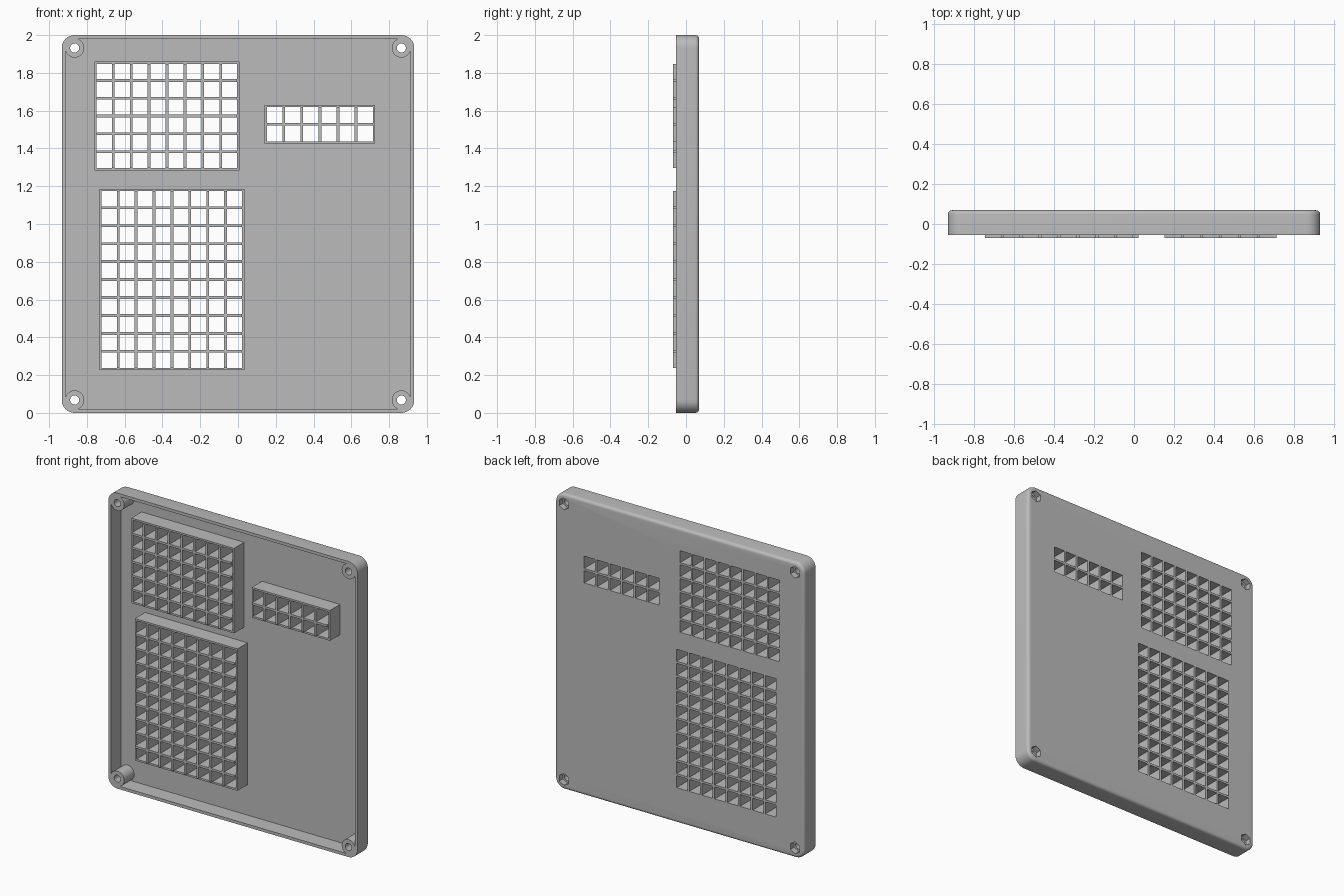
import bpy, bmesh, math

cube = bpy.data.objects.get("Cube")
if cube:
    bpy.data.objects.remove(cube, do_unlink=True)

grey = bpy.data.materials.new("plain grey")
grey.use_nodes = True
grey.diffuse_color = (0.5, 0.5, 0.5, 1)
grey.node_tree.nodes["Principled BSDF"].inputs["Base Color"].default_value = (0.5, 0.5, 0.5, 1)

FRONT, RIM, FLOOR, BACK = -0.069, -0.054, 0.054, 0.069
HALF_W, HEIGHT, CORNER, WALL = 0.933, 2.0, 0.068, 0.02
BAR, FRAME = 0.0145, 0.012


def arc(cx, cz, r, start, sweep, n):
    return [(cx + r * math.cos(start + sweep * i / n),
             cz + r * math.sin(start + sweep * i / n)) for i in range(n + 1)]


def circle(cx, cz, r, n, start=0.0):
    return arc(cx, cz, r, start, math.tau, n)[:-1]


def rect(x0, x1, z0, z1):
    return [(x0, z0), (x1, z0), (x1, z1), (x0, z1)]


def rounded_outline(inset):
    # Corner arcs share their centres with the screw posts
    pts = []
    for i, (sx, sz) in enumerate([(1, 1), (-1, 1), (-1, -1), (1, -1)]):
        cx = sx * (HALF_W - CORNER)
        cz = HEIGHT / 2 + sz * (HEIGHT / 2 - CORNER)
        pts += arc(cx, cz, CORNER - inset, i * math.pi / 2, math.pi / 2, 8)
    return pts


def finish(name, bm):
    bmesh.ops.recalc_face_normals(bm, faces=bm.faces)
    mesh = bpy.data.meshes.new(name)
    bm.to_mesh(mesh)
    bm.free()
    mesh.materials.append(grey)
    obj = bpy.data.objects.new(name, mesh)
    bpy.context.collection.objects.link(obj)
    return obj


def prism(name, pts, y0, y1, back_round=0.0):
    bm = bmesh.new()
    face = bm.faces.new([bm.verts.new((x, y0, z)) for x, z in pts])
    out = bmesh.ops.extrude_face_region(bm, geom=[face], use_keep_orig=True)["geom"]
    verts = [g for g in out if isinstance(g, bmesh.types.BMVert)]
    bmesh.ops.translate(bm, verts=verts, vec=(0, y1 - y0, 0))
    if back_round:
        edges = [e for e in bm.edges if all(abs(v.co.y - y1) < 1e-5 for v in e.verts)]
        bmesh.ops.bevel(bm, geom=edges, offset=back_round, segments=5,
                        profile=0.5, affect='EDGES')
    return finish(name, bm)


def subtract(target, cutters):
    for c in cutters:
        mod = target.modifiers.new("cut", 'BOOLEAN')
        mod.operation, mod.solver, mod.object = 'DIFFERENCE', 'EXACT', c
    deps = bpy.context.evaluated_depsgraph_get()
    mesh = bpy.data.meshes.new_from_object(target.evaluated_get(deps))
    target.modifiers.clear()
    target.data = mesh
    for c in cutters:
        bpy.data.objects.remove(c, do_unlink=True)


def divider_grid(name, x0, x1, z0, z1, cols, rows):
    # Alternating openings and bars along each axis
    def stops(a, b, n):
        hole = (b - a - BAR * (n - 1)) / n
        return [a + i * (hole + BAR) + k * hole for i in range(n) for k in (0, 1)]
    xs, zs = stops(x0, x1, cols), stops(z0, z1, rows)
    bm = bmesh.new()
    for i in range(len(xs) - 1):
        for j in range(len(zs) - 1):
            if i % 2 or j % 2:
                bm.faces.new([bm.verts.new((x, FRONT, z))
                              for x, z in rect(xs[i], xs[i + 1], zs[j], zs[j + 1])])
    bmesh.ops.remove_doubles(bm, verts=bm.verts, dist=1e-5)
    out = bmesh.ops.extrude_face_region(bm, geom=bm.faces[:], use_keep_orig=True)["geom"]
    verts = [g for g in out if isinstance(g, bmesh.types.BMVert)]
    bmesh.ops.translate(bm, verts=verts, vec=(0, BACK - FRONT, 0))
    return finish(name, bm)


# Openings: name, x range, z range, columns, rows
windows = [
    ("upper_grid", -0.748, -0.004, 1.296, 1.847, 8, 6),
    ("lower_grid", -0.722, 0.022, 0.238, 1.174, 8, 10),
    ("small_grid", 0.153, 0.714, 1.438, 1.619, 6, 2),
]
posts = [(sx * (HALF_W - CORNER), z) for sx in (-1, 1)
         for z in (CORNER, HEIGHT - CORNER)]

# Cavity, leaving the screw posts and window frames standing
cavity = prism("cavity", rounded_outline(WALL), -0.2, FLOOR)
keep = [prism("post", circle(x, z, 0.051, 32), -0.3, 0.2) for x, z in posts]
keep += [prism("frame", rect(x0 - FRAME, x1 + FRAME, z0 - FRAME, z1 + FRAME), -0.3, 0.2)
         for _, x0, x1, z0, z1, _, _ in windows]
subtract(cavity, keep)

# Cover with rounded back edge, window openings, screw holes and nut pockets
cover = prism("cover", rounded_outline(0), RIM, BACK, back_round=0.02)
cuts = [cavity]
cuts += [prism("opening", rect(x0, x1, z0, z1), -0.3, 0.3)
         for _, x0, x1, z0, z1, _, _ in windows]
for x, z in posts:
    cuts.append(prism("screw_hole", circle(x, z, 0.024, 32), -0.3, 0.3))
    cuts.append(prism("nut_pocket", circle(x, z, 0.04, 6, math.pi / 2), 0.03, 0.3))
subtract(cover, cuts)
bpy.ops.object.select_all(action='DESELECT')
cover.select_set(True)
bpy.context.view_layer.objects.active = cover
bpy.ops.object.shade_smooth_by_angle(angle=math.radians(30))

# Dividers inside each window
for w in windows:
    divider_grid(*w)
